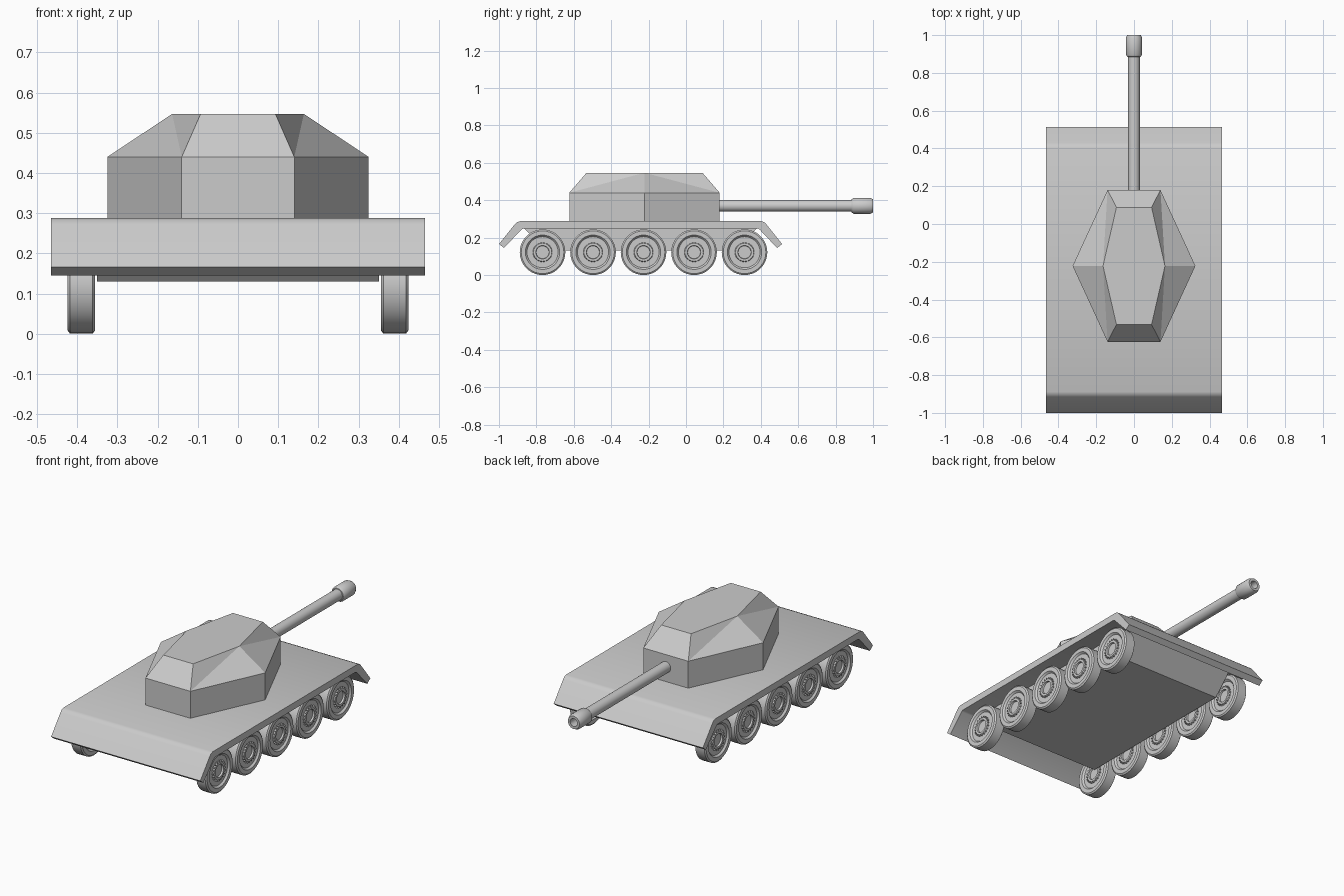
import bpy, bmesh, math
from mathutils import Matrix, Vector

if "Cube" in bpy.data.objects:
    bpy.data.objects.remove(bpy.data.objects["Cube"], do_unlink=True)

grey = bpy.data.materials.new("plain_grey")
grey.use_nodes = True
colour = (0.6, 0.6, 0.6, 1)
grey.diffuse_color = colour
grey.node_tree.nodes["Principled BSDF"].inputs["Base Color"].default_value = colour


def finish(name, bm, smooth=None):
    bmesh.ops.recalc_face_normals(bm, faces=bm.faces)
    mesh = bpy.data.meshes.new(name)
    bm.to_mesh(mesh)
    bm.free()
    mesh.materials.append(grey)
    obj = bpy.data.objects.new(name, mesh)
    bpy.context.collection.objects.link(obj)
    if smooth:
        bpy.ops.object.select_all(action="DESELECT")
        obj.select_set(True)
        bpy.context.view_layer.objects.active = obj
        bpy.ops.object.shade_smooth_by_angle(angle=math.radians(smooth))
    return obj


def extrude_profile(name, points, half_width, smooth=None):
    """Extrude a y-z outline across x."""
    bm = bmesh.new()
    rings = [[bm.verts.new((s * half_width, y, z)) for y, z in points] for s in (-1, 1)]
    for ring in rings:
        bm.faces.new(ring)
    for i in range(len(points)):
        j = (i + 1) % len(points)
        bm.faces.new((rings[0][i], rings[0][j], rings[1][j], rings[1][i]))
    return finish(name, bm, smooth)


def lathe(points, axis, steps):
    """Spin (radius, along) points round the x or y axis."""
    bm = bmesh.new()
    if axis == "X":
        verts = [bm.verts.new((a, 0, r)) for r, a in points]
        direction = Vector((1, 0, 0))
    else:
        verts = [bm.verts.new((0, a, r)) for r, a in points]
        direction = Vector((0, 1, 0))
    edges = [bm.edges.new(pair) for pair in zip(verts, verts[1:])]
    bmesh.ops.spin(bm, geom=verts + edges, cent=(0, 0, 0), axis=direction,
                   angle=math.tau, steps=steps, use_merge=False)
    bmesh.ops.remove_doubles(bm, verts=bm.verts, dist=0.0002)
    return bm


# Deck plate with bent-down ends, mirrored about its middle
mid = -0.243
outer = [(0.757, 0.166), (0.672, 0.272), (0.662, 0.282), (0.645, 0.288)]
inner = [(0.625, 0.25), (0.636, 0.244), (0.73, 0.145)]
outline = [(mid + d, z) for d, z in outer] + [(mid - d, z) for d, z in reversed(outer)]
outline += [(mid - d, z) for d, z in reversed(inner)] + [(mid + d, z) for d, z in inner]
extrude_profile("deck_plate", outline, 0.465, 30)

# Lower hull with sloped ends
extrude_profile("lower_hull", [(mid - 0.625, 0.252), (mid + 0.625, 0.252),
                               (mid + 0.505, 0.13), (mid - 0.505, 0.13)], 0.351)

# Six-sided turret: straight wall, then a sloped roof
turret_mid = -0.222
bm = bmesh.new()


def hexagon(end_x, side_x, half_length, z):
    plan = [(-end_x, -1), (end_x, -1), (side_x, 0), (end_x, 1), (-end_x, 1), (-side_x, 0)]
    return [bm.verts.new((x, turret_mid + k * half_length, z)) for x, k in plan]


base = hexagon(0.14, 0.325, 0.402, 0.28)
wall = hexagon(0.14, 0.325, 0.402, 0.44)
roof = hexagon(0.093, 0.164, 0.31, 0.547)
bm.faces.new(base)
bm.faces.new(roof)
for i in range(6):
    j = (i + 1) % 6
    bm.faces.new((base[i], base[j], wall[j], wall[i]))
    if i in (0, 3):
        bm.faces.new((wall[i], wall[j], roof[j], roof[i]))
    else:
        # Sloped sides fold from the roof's side corner to the wall's end corner
        side, end = (i, j) if i in (2, 5) else (j, i)
        bm.faces.new((wall[side], wall[end], roof[side]))
        bm.faces.new((roof[side], wall[end], roof[end]))
finish("turret", bm)

# Gun barrel with a thicker, hollow muzzle
gun = lathe([(0, 0.1), (0.031, 0.1), (0.031, 0.885), (0.036, 0.886), (0.043, 0.897),
             (0.043, 0.985), (0.036, 1.0), (0.022, 1.0), (0.022, 0.93), (0, 0.93)], "Y", 24)
finish("gun_barrel", gun, 35).location = (0, 0, 0.37)

# Road wheel: dished on both faces, with a ribbed hub
half = [(0, 0.022), (0.034, 0.022), (0.036, 0.032), (0.048, 0.032), (0.052, 0.024),
        (0.083, 0.024), (0.092, 0.034), (0.114, 0.034), (0.122, 0.028)]
bm = lathe(half + [(r, -a) for r, a in reversed(half)], "X", 36)
for side in (-1, 1):
    for k in range(20):
        place = (Matrix.Rotation(math.tau * k / 20, 4, "X")
                 @ Matrix.Translation((side * 0.026, 0, 0.052))
                 @ Matrix.Diagonal((0.012, 0.005, 0.01, 1)))
        bmesh.ops.create_cube(bm, size=1, matrix=place)
wheel = finish("road_wheel", bm, 35)

# Five wheels on each side
for side, label in ((1, "left"), (-1, "right")):
    for n in range(5):
        copy = bpy.data.objects.new(f"{label}_wheel_{n + 1}", wheel.data)
        bpy.context.collection.objects.link(copy)
        copy.location = (side * 0.39, -0.767 + n * 0.27, 0.122)
bpy.data.objects.remove(wheel, do_unlink=True)
